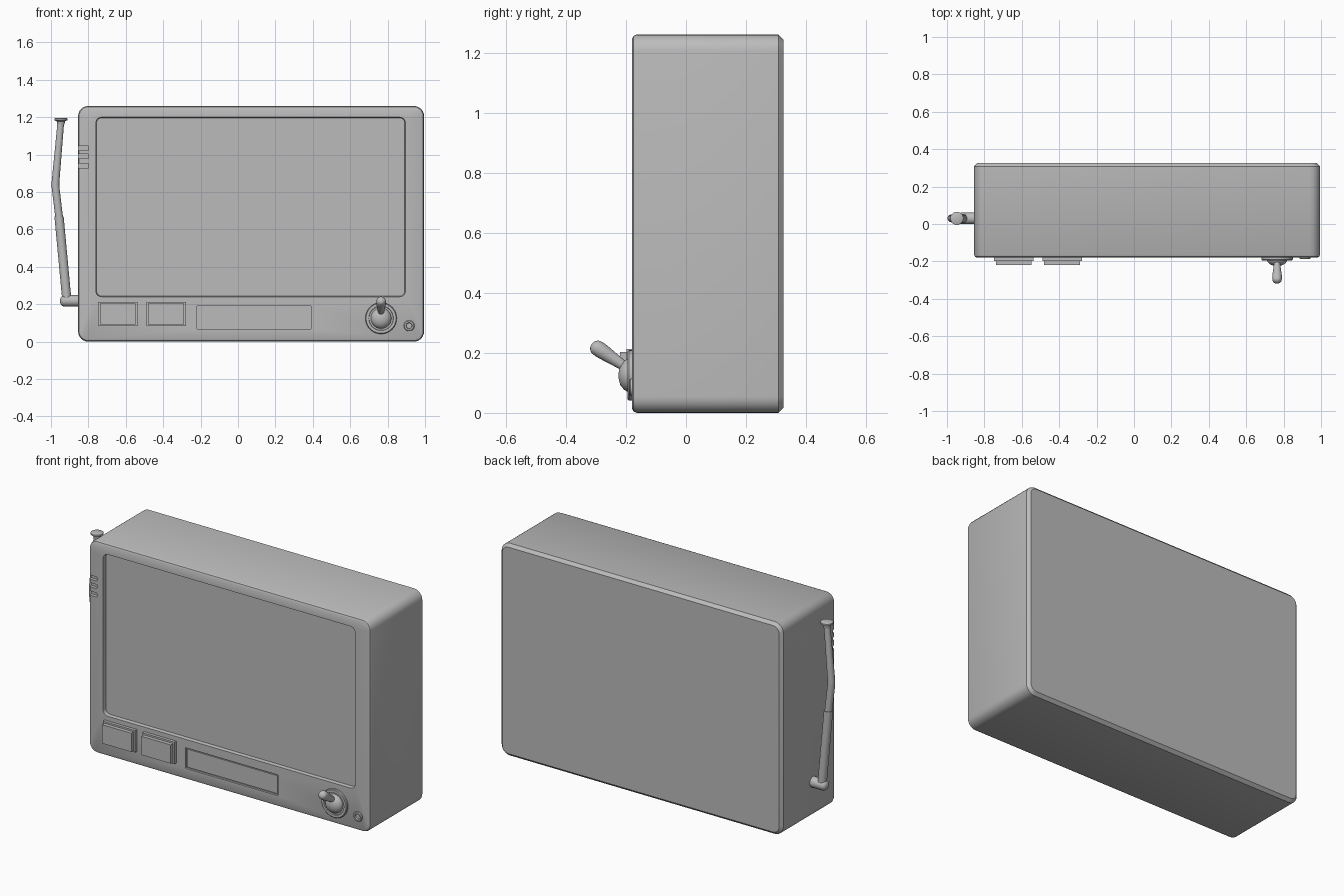
import bpy, bmesh, math
from mathutils import Vector

cube = bpy.data.objects.get("Cube")
if cube:
    bpy.data.objects.remove(cube, do_unlink=True)

grey = bpy.data.materials.new("plain grey")
grey.use_nodes = True
grey.diffuse_color = (0.5, 0.5, 0.5, 1)
grey.node_tree.nodes["Principled BSDF"].inputs["Base Color"].default_value = (0.5, 0.5, 0.5, 1)

FRONT = -0.18


def smooth(obj):
    bpy.ops.object.select_all(action='DESELECT')
    obj.select_set(True)
    bpy.context.view_layer.objects.active = obj
    bpy.ops.object.shade_smooth_by_angle(angle=math.radians(32))


def loft(name, rings):
    """Skin a row of equal closed rings and cap both ends."""
    bm = bmesh.new()
    rows = [[bm.verts.new(p) for p in ring] for ring in rings]
    n = len(rows[0])
    for a, b in zip(rows, rows[1:]):
        for i in range(n):
            j = (i + 1) % n
            bm.faces.new((a[i], a[j], b[j], b[i]))
    bm.faces.new(rows[0])
    bm.faces.new(rows[-1])
    bmesh.ops.remove_doubles(bm, verts=bm.verts, dist=1e-5)
    bmesh.ops.recalc_face_normals(bm, faces=bm.faces)
    mesh = bpy.data.meshes.new(name)
    bm.to_mesh(mesh)
    bm.free()
    obj = bpy.data.objects.new(name, mesh)
    bpy.context.collection.objects.link(obj)
    mesh.materials.append(grey)
    smooth(obj)
    return obj


def round_rect(x0, x1, z0, z1, r, y, seg=6):
    """Rounded rectangle standing in the XZ plane."""
    pts = []
    corners = [(x1 - r, z1 - r), (x0 + r, z1 - r), (x0 + r, z0 + r), (x1 - r, z0 + r)]
    for k, (cx, cz) in enumerate(corners):
        for i in range(seg + 1):
            a = math.pi / 2 * (k + i / seg)
            pts.append((cx + r * math.cos(a), y, cz + r * math.sin(a)))
    return pts


def circle(center, axis, r, n):
    axis = Vector(axis).normalized()
    u = axis.orthogonal().normalized()
    v = axis.cross(u)
    return [Vector(center) + r * (u * math.cos(t) + v * math.sin(t))
            for t in (2 * math.pi * i / n for i in range(n))]


def turned(name, origin, axis, profile, n=32):
    """Turn a (distance, radius) profile around an axis."""
    d = Vector(axis).normalized()
    return loft(name, [circle(Vector(origin) + d * s, d, r, n) for s, r in profile])


def dome(base, depth, radius, steps=6):
    """Profile of a rounded end."""
    return [(base + depth * math.sin(a), radius * math.cos(a))
            for a in (math.pi / 2 * i / steps for i in range(steps + 1))]


def box(name, x0, x1, y0, y1, z0, z1):
    rect = lambda y: [(x0, y, z0), (x1, y, z0), (x1, y, z1), (x0, y, z1)]
    return loft(name, [rect(y0), rect(y1)])


# Case with chamfered rims and a sunken screen
def case_ring(inset, y):
    return round_rect(-0.855 + inset, 0.995 - inset, inset, 1.26 - inset, 0.055 - inset, y)


def screen_ring(inset, y):
    return round_rect(-0.76 + inset, 0.895 - inset, 0.24 + inset, 1.2 - inset, 0.03 - inset, y)


case = loft("case", [
    case_ring(0.017, 0.325), case_ring(0, 0.308),
    case_ring(0, FRONT + 0.016), case_ring(0.005, FRONT + 0.005), case_ring(0.016, FRONT),
    screen_ring(0, FRONT), screen_ring(0.004, FRONT + 0.02)])

# Label recess and three vent slots cut into the case
cutters = [box("label_cutter", -0.22, 0.39, -0.3, FRONT + 0.012, 0.067, 0.19)]
for z in (0.94, 0.99, 1.035):
    cutters.append(box("slot_cutter", -0.9, -0.8, -0.3, FRONT + 0.02, z - 0.012, z + 0.012))
for cutter in cutters:
    cutter.hide_render = True
    mod = case.modifiers.new("cut", 'BOOLEAN')
    mod.operation = 'DIFFERENCE'
    mod.solver = 'EXACT'
    mod.object = cutter
    bpy.ops.object.select_all(action='DESELECT')
    case.select_set(True)
    bpy.context.view_layer.objects.active = case
    bpy.ops.object.modifier_apply(modifier=mod.name)
    bpy.data.objects.remove(cutter, do_unlink=True)
smooth(case)

# Label plate inside its recess
box("label_plate", -0.212, 0.382, FRONT + 0.005, FRONT + 0.014, 0.075, 0.182)

# Two push buttons on stepped bases
for side, x in (("left_hand", -0.643), ("right_hand", -0.384)):
    box(side + "_button_base", x - 0.106, x + 0.106, FRONT - 0.018, FRONT + 0.005, 0.083, 0.213)
    box(side + "_button", x - 0.096, x + 0.096, FRONT - 0.04, FRONT, 0.092, 0.203)

# Toggle: collar, dome and tilted lever
TOGGLE = (0.765, FRONT, 0.125)
turned("toggle_collar", TOGGLE, (0, -1, 0),
       [(-0.005, 0.084), (0.01, 0.084), (0.014, 0.08), (0.014, 0.066), (0.007, 0.064)], 40)
turned("toggle_dome", TOGGLE, (0, -1, 0), [(0, 0.055)] + dome(0.008, 0.037, 0.055))
turned("toggle_lever", (0.765, -0.19, 0.145), (0, -0.83, 0.56),
       [(0, 0.016), (0.03, 0.017), (0.1, 0.025), (0.118, 0.026)] + dome(0.128, 0.022, 0.025), 20)

# Small socket with a hollow middle
turned("socket", (0.915, FRONT, 0.085), (0, -1, 0),
       [(-0.005, 0.029), (0.004, 0.029), (0.008, 0.025), (0.008, 0.017), (0.001, 0.014)], 24)

# Aerial: pivot, bent two-stage rod and end cap
turned("aerial_pivot", (-0.85, 0.03, 0.218), (-1, 0, 0),
       [(0, 0.031), (0.07, 0.031)] + dome(0.08, 0.022, 0.03), 24)
rod = [(-0.915, 0.22, 0.025), (-0.957, 0.67, 0.025), (-0.957, 0.67, 0.021),
       (-0.976, 0.83, 0.021), (-0.976, 0.85, 0.021), (-0.948, 1.165, 0.018)]
loft("aerial_rod", [circle((x, 0.03, z), (0, 0, 1), r, 20) for x, z, r in rod])
turned("aerial_cap", (-0.947, 0.03, 1.16), (0, 0, 1),
       [(0, 0.019), (0.018, 0.022), (0.024, 0.035), (0.033, 0.035), (0.036, 0.03)], 24)
